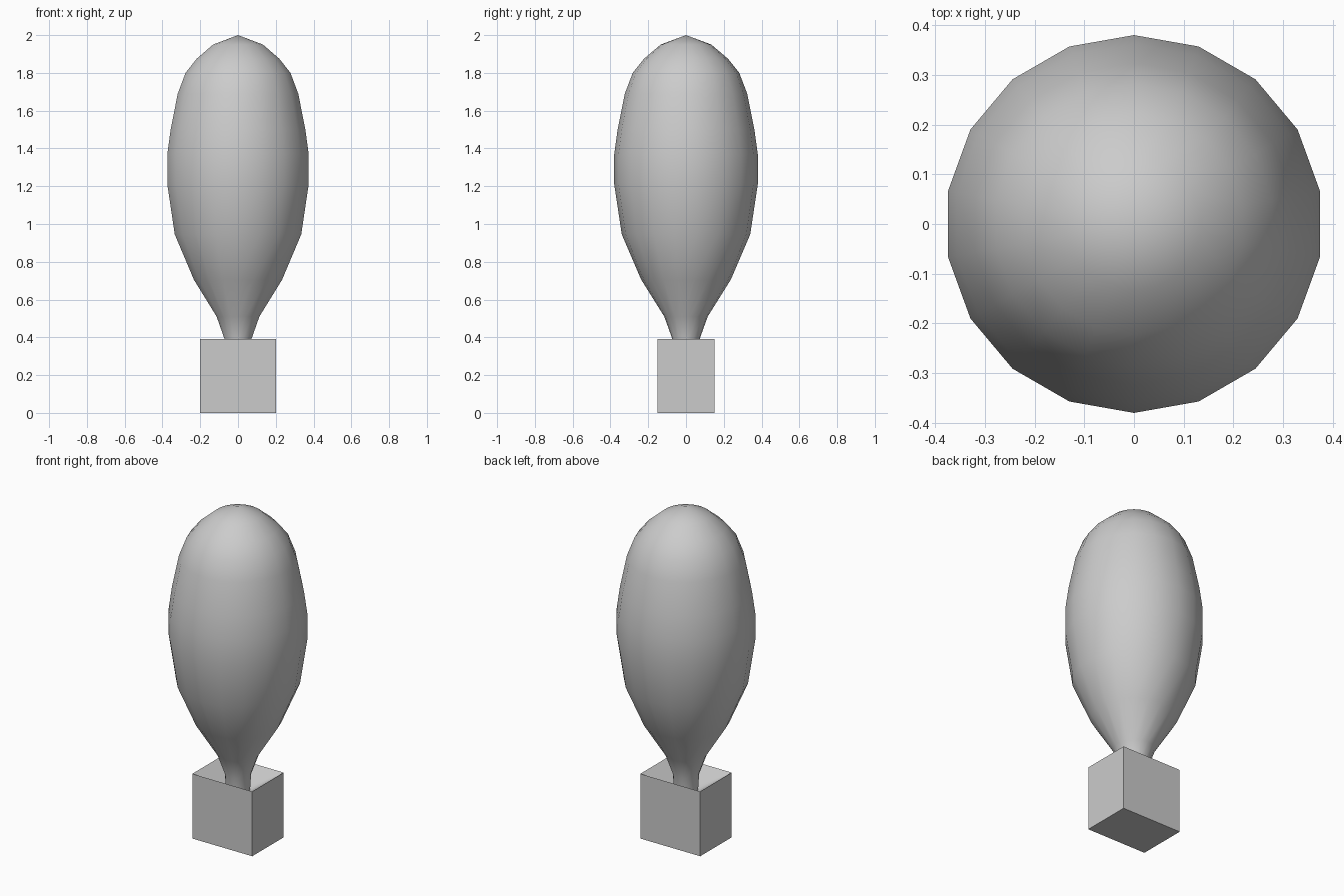
import bpy, bmesh, math

if "Cube" in bpy.data.objects:
    bpy.data.objects.remove(bpy.data.objects["Cube"])

SIDES = 18
NECK_R, NECK_Z = 0.066, 0.29


def ring(bm, r, z):
    return [bm.verts.new((r * math.cos(a), r * math.sin(a), z))
            for a in (math.radians(90 + 360 * i / SIDES) for i in range(SIDES))]


def finish(bm, name, smooth):
    bmesh.ops.recalc_face_normals(bm, faces=bm.faces[:])
    for f in bm.faces:
        f.smooth = smooth
    mesh = bpy.data.meshes.new(name)
    bm.to_mesh(mesh)
    bm.free()
    obj = bpy.data.objects.new(name, mesh)
    bpy.context.collection.objects.link(obj)
    return obj


# Balloon envelope: lathed profile of (radius, height), closed at the crown
profile = [(NECK_R, NECK_Z), (0.072, 0.39), (0.115, 0.51), (0.237, 0.705),
           (0.34, 0.945), (0.38, 1.21), (0.38, 1.37), (0.362, 1.50),
           (0.324, 1.69), (0.282, 1.80), (0.222, 1.875), (0.134, 1.95)]
bm = bmesh.new()
rings = [ring(bm, r, z) for r, z in profile]
for lo, hi in zip(rings, rings[1:]):
    for i in range(SIDES):
        j = (i + 1) % SIDES
        bm.faces.new((lo[i], lo[j], hi[j], hi[i]))
crown = bm.verts.new((0, 0, 2.0))
for i in range(SIDES):
    bm.faces.new((rings[-1][i], rings[-1][(i + 1) % SIDES], crown))
finish(bm, "balloon_envelope", True)

# Basket: box whose top sinks as a faceted funnel to the neck
bm = bmesh.new()
corners = [(0.2, 0.15), (-0.2, 0.15), (-0.2, -0.15), (0.2, -0.15)]
bottom = [bm.verts.new((x, y, 0)) for x, y in corners]
top = [bm.verts.new((x, y, 0.39)) for x, y in corners]
bm.faces.new(bottom)
for i in range(4):
    j = (i + 1) % 4
    bm.faces.new((bottom[i], bottom[j], top[j], top[i]))
neck = ring(bm, NECK_R, NECK_Z)
bm.faces.new(neck)


def nearest_corner(i):
    angle = (90 + 360 * (i + 0.5) / SIDES + 0.01) % 360
    return top[int(angle // 90)]


for i in range(SIDES):
    j = (i + 1) % SIDES
    here, following = nearest_corner(i), nearest_corner(j)
    bm.faces.new((neck[i], neck[j], here))
    if here is not following:
        bm.faces.new((neck[j], following, here))
finish(bm, "basket", False)
